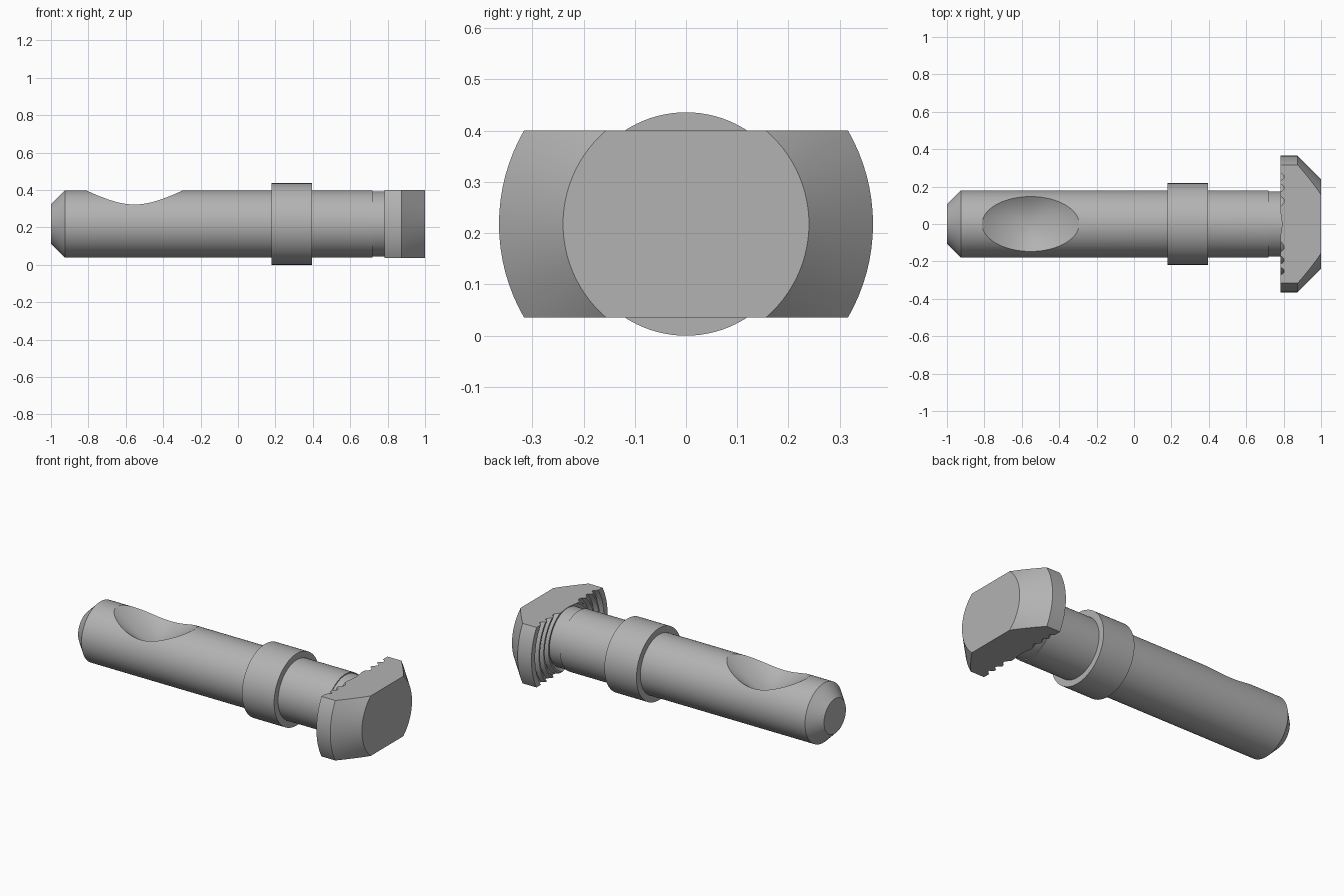
import bpy, bmesh, math
from mathutils import Matrix

cube = bpy.data.objects.get("Cube")
if cube:
    bpy.data.objects.remove(cube, do_unlink=True)

AXIS_Z = 0.218      # height of the bolt axis
SHAFT_R = 0.18      # also half the head thickness

steel = bpy.data.materials.new("plain steel grey")
steel.use_nodes = True
steel.diffuse_color = (0.45, 0.45, 0.45, 1)
steel.node_tree.nodes["Principled BSDF"].inputs["Base Color"].default_value = (0.45, 0.45, 0.45, 1)


def add_object(name, bm):
    bmesh.ops.recalc_face_normals(bm, faces=bm.faces)
    mesh = bpy.data.meshes.new(name)
    bm.to_mesh(mesh)
    bm.free()
    obj = bpy.data.objects.new(name, mesh)
    mesh.materials.append(steel)
    bpy.context.collection.objects.link(obj)
    return obj


def lathe(name, profile, segments=96):
    """Turn (x, radius) points around the bolt axis and cap both ends."""
    bm = bmesh.new()
    rings = []
    for x, r in profile:
        angles = [math.tau * i / segments for i in range(segments)]
        rings.append([bm.verts.new((x, r * math.cos(a), AXIS_Z + r * math.sin(a))) for a in angles])
    for a, b in zip(rings, rings[1:]):
        for i in range(segments):
            j = (i + 1) % segments
            bm.faces.new((a[i], a[j], b[j], b[i]))
    bm.faces.new(rings[0])
    bm.faces.new(rings[-1])
    return add_object(name, bm)


def cut(obj, cutter, operation):
    mod = obj.modifiers.new("cut", 'BOOLEAN')
    mod.operation = operation
    mod.solver = 'EXACT'
    mod.object = cutter
    bpy.context.view_layer.objects.active = obj
    bpy.ops.object.modifier_apply(modifier=mod.name)
    bpy.data.objects.remove(cutter, do_unlink=True)


# Shaft with chamfered tip and slightly thinner neck
shaft = lathe("shaft", [(-1, 0.105), (-0.925, SHAFT_R), (0.72, SHAFT_R),
                        (0.72, 0.174), (0.85, 0.174)])

# Conical dimple on the top of the shaft
slope, apex_z, depth = 0.67, 0.224, 0.3
bm = bmesh.new()
bmesh.ops.create_cone(bm, cap_ends=True, segments=96, radius1=0, radius2=depth / slope,
                      depth=depth, matrix=Matrix.Translation((-0.553, 0, apex_z + depth / 2)))
bmesh.ops.remove_doubles(bm, verts=bm.verts, dist=0.0001)
cut(shaft, add_object("dimple_cutter", bm), 'DIFFERENCE')

# Collar
collar = lathe("collar", [(0.18, 0.218), (0.395, 0.218)])

# Head: turned disc with ring grooves behind and a bevelled front
profile = [(0.80, 0.17)]
for groove_r in (0.215, 0.26, 0.305):
    profile += [(0.782, groove_r - 0.022), (0.782, groove_r - 0.012),
                (0.803, groove_r), (0.803, groove_r + 0.01)]
profile += [(0.782, 0.33), (0.782, 0.365), (0.875, 0.365), (1, 0.24)]
head = lathe("head", profile)

# Flat top and bottom of the head
bm = bmesh.new()
bmesh.ops.create_cube(bm, size=1, matrix=Matrix.Translation((0.9, 0, AXIS_Z))
                      @ Matrix.Diagonal((1, 1, 0.364, 1)))
cut(head, add_object("head_cutter", bm), 'INTERSECT')

# Smooth turned surfaces, crisp edges
bpy.ops.object.select_all(action='DESELECT')
for obj in (shaft, collar, head):
    obj.select_set(True)
bpy.context.view_layer.objects.active = shaft
bpy.ops.object.shade_smooth_by_angle(angle=math.radians(25))
